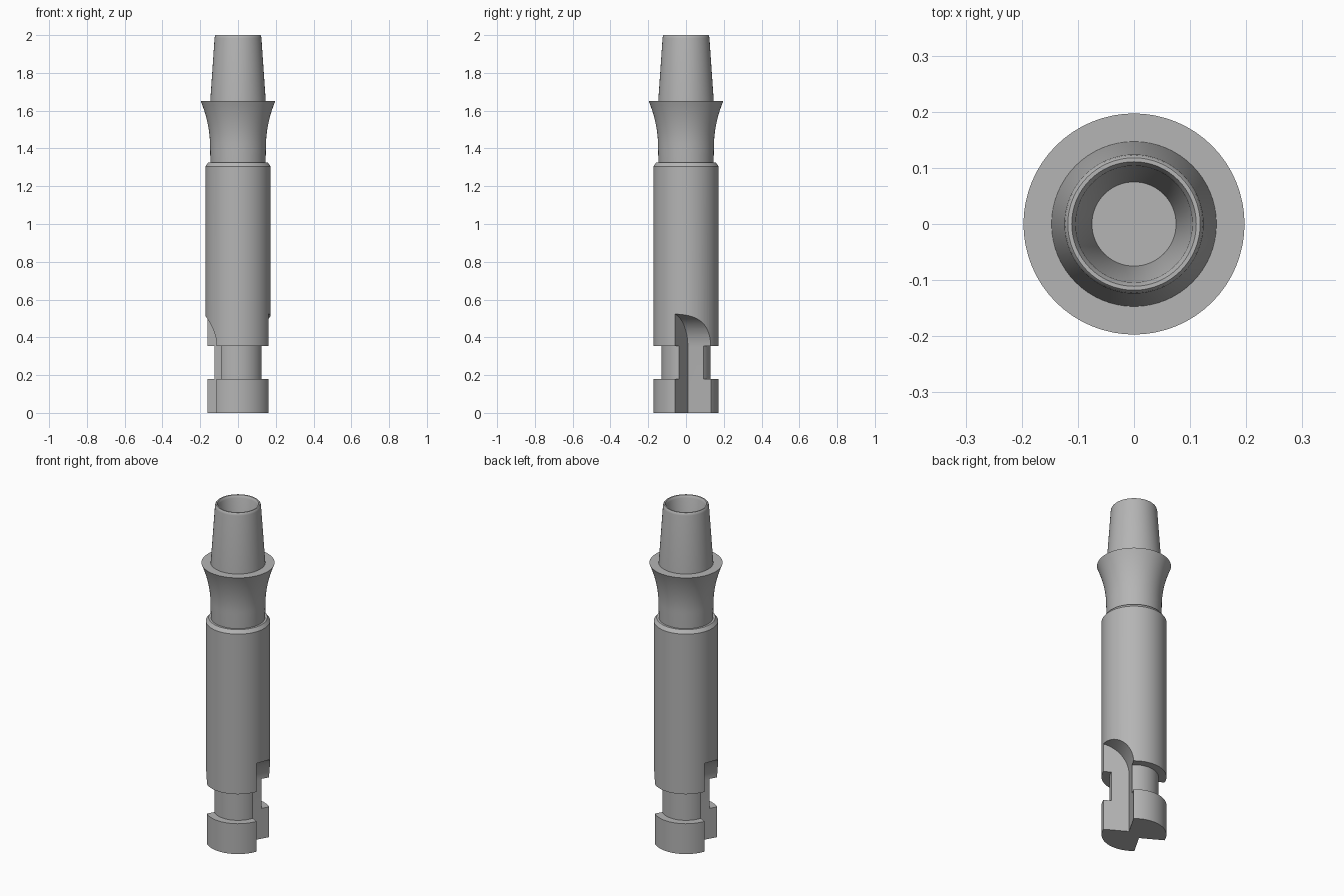
import bpy
import bmesh
from math import pi, cos, sin, radians
from mathutils import Matrix

cube = bpy.data.objects.get("Cube")
if cube:
    bpy.data.objects.remove(cube, do_unlink=True)

GREY = (0.46, 0.46, 0.46, 1)
metal = bpy.data.materials.new("satin_grey")
metal.use_nodes = True
metal.diffuse_color = GREY
metal.node_tree.nodes["Principled BSDF"].inputs["Base Color"].default_value = GREY


def add_object(name, bm):
    bmesh.ops.recalc_face_normals(bm, faces=bm.faces)
    mesh = bpy.data.meshes.new(name)
    bm.to_mesh(mesh)
    bm.free()
    obj = bpy.data.objects.new(name, mesh)
    bpy.context.collection.objects.link(obj)
    return obj


def lathe(name, profile, steps=64):
    """Turn a (radius, height) profile around the z axis."""
    bm = bmesh.new()
    verts = [bm.verts.new((r, 0, z)) for r, z in profile]
    edges = [bm.edges.new(pair) for pair in zip(verts, verts[1:])]
    bmesh.ops.spin(bm, geom=verts + edges, cent=(0, 0, 0), axis=(0, 0, 1),
                   angle=2 * pi, steps=steps, use_merge=True)
    bmesh.ops.remove_doubles(bm, verts=bm.verts, dist=1e-5)
    return add_object(name, bm)


def finish(obj):
    obj.data.materials.clear()
    obj.data.materials.append(metal)
    bpy.ops.object.select_all(action="DESELECT")
    obj.select_set(True)
    bpy.context.view_layer.objects.active = obj
    bpy.ops.object.shade_smooth_by_angle(angle=radians(30))


def notch_cutter(turn):
    """Square-cornered pocket whose upper end runs out in an arc."""
    wall, run, radius, spring = 0.032, 0.03, 0.178, 0.35
    arc = [(wall + radius * (1 - cos(a)), spring + radius * sin(a))
           for a in (pi / 2 * i / 16 for i in range(17))]
    outline = [(wall, -0.1)] + arc + [(0.4, arc[-1][1]), (0.4, -0.1)]
    bm = bmesh.new()
    face = bm.faces.new([bm.verts.new((d, run, z)) for d, z in outline])
    side = bmesh.ops.extrude_face_region(bm, geom=[face])["geom"]
    bmesh.ops.translate(bm, vec=(0, 0.4, 0),
                        verts=[v for v in side if isinstance(v, bmesh.types.BMVert)])
    bmesh.ops.transform(bm, matrix=Matrix.Rotation(turn, 4, "Z"), verts=bm.verts)
    cutter = add_object("notch_cutter", bm)
    cutter.hide_render = True
    return cutter


# Shank with a groove near its foot and a chamfered shoulder
shank = lathe("shank", [(0, 0), (0.173, 0), (0.173, 0.18), (0.13, 0.18),
                        (0.13, 0.355), (0.173, 0.355), (0.173, 1.305),
                        (0.158, 1.325), (0, 1.325)])

# Two opposite notches cut through the foot
cutters = [notch_cutter(radians(-30) + k * pi) for k in range(2)]
for cutter in cutters:
    mod = shank.modifiers.new("notch", "BOOLEAN")
    mod.operation = "DIFFERENCE"
    mod.solver = "EXACT"
    mod.object = cutter
graph = bpy.context.evaluated_depsgraph_get()
cut_mesh = bpy.data.meshes.new_from_object(shank.evaluated_get(graph))
shank.modifiers.clear()
shank.data = cut_mesh
for cutter in cutters:
    bpy.data.objects.remove(cutter, do_unlink=True)
finish(shank)

# Flared collar with a flat top ledge
flare = [(0.148 + 0.049 * t ** 2, 1.41 + 0.24 * t) for t in (i / 12 for i in range(13))]
finish(lathe("collar", [(0.146, 1.325)] + flare + [(0.146, 1.65)]))

# Hollow tapered post with a rounded rim and a tapered bore
finish(lathe("post", [(0.147, 1.65), (0.124, 1.985), (0.122, 1.995), (0.118, 2),
                      (0.111, 2), (0.107, 1.992), (0.104, 1.985),
                      (0.075, 1.62), (0, 1.62)]))
